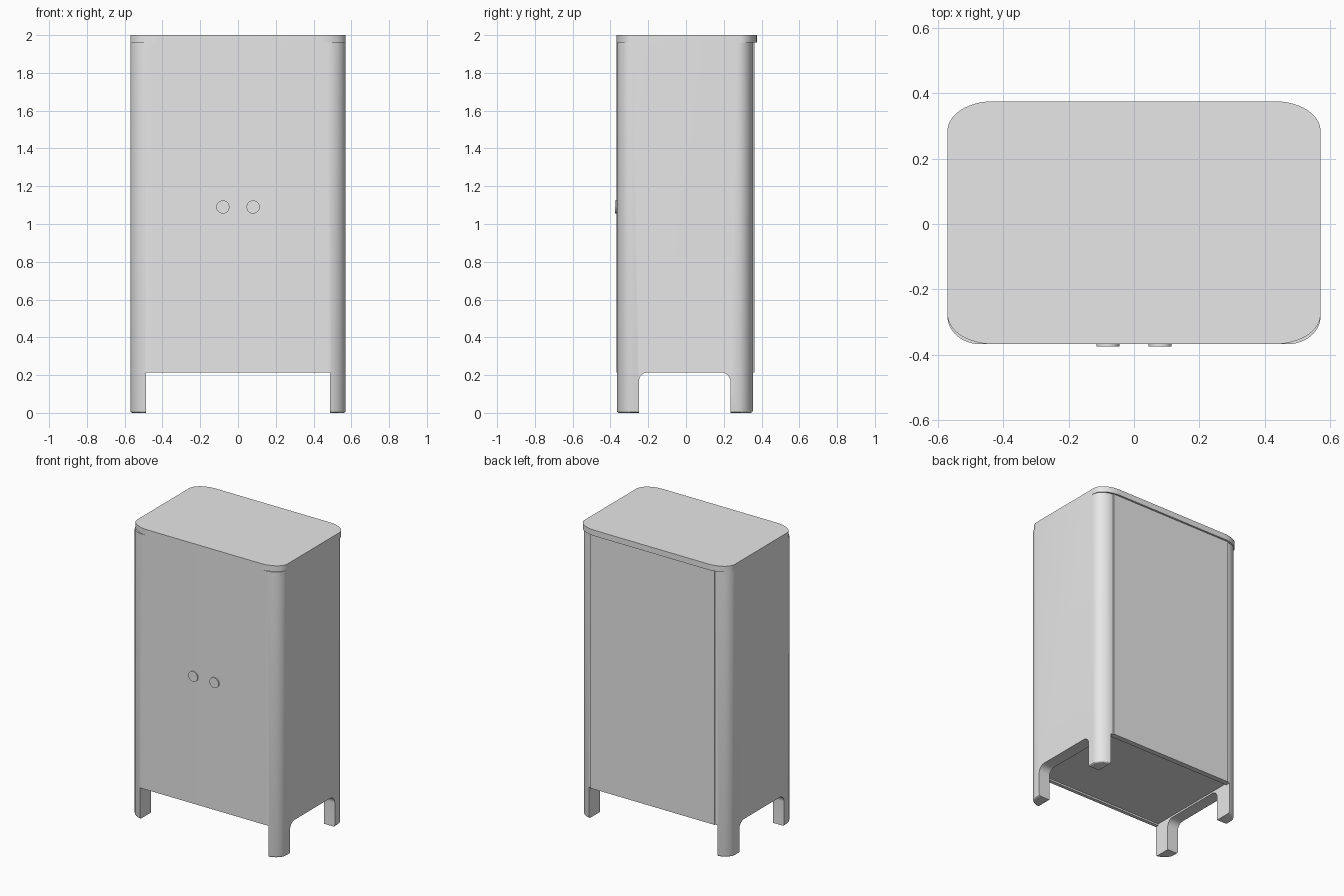
import bpy, bmesh, math

if "Cube" in bpy.data.objects:
    bpy.data.objects.remove(bpy.data.objects["Cube"], do_unlink=True)

grey = bpy.data.materials.new("plain_grey")
grey.use_nodes = True
grey.diffuse_color = (0.8, 0.8, 0.8, 1)
grey.node_tree.nodes["Principled BSDF"].inputs["Base Color"].default_value = (0.8, 0.8, 0.8, 1)

HALF_W, FRONT, BACK = 0.57, -0.367, 0.355
UNDER, LID_Z, TOP = 0.215, 1.96, 2.0


def rounded_rect(a0, a1, b0, b1, radii, steps=12):
    """Outline with elliptical corners; radii run from low-low anticlockwise."""
    corners = [(a0, b0, 1, 1, 180), (a1, b0, -1, 1, 270),
               (a1, b1, -1, -1, 0), (a0, b1, 1, -1, 90)]
    points = []
    for (a, b, sa, sb, start), (ra, rb) in zip(corners, radii):
        if ra == 0:
            points.append((a, b))
            continue
        for i in range(steps + 1):
            t = math.radians(start + 90 * i / steps)
            points.append((a + sa * ra + ra * math.cos(t),
                           b + sb * rb + rb * math.sin(t)))
    return points


def prism(name, outline, low, high, axis="Z", bottom_bevel=0):
    """Extrude an outline along Z, or a (y, z) outline along X."""
    bm = bmesh.new()
    place = (lambda a, b, h: (a, b, h)) if axis == "Z" else (lambda a, b, h: (h, a, b))
    base = bm.faces.new([bm.verts.new(place(a, b, low)) for a, b in outline])
    moved = bmesh.ops.extrude_face_region(bm, geom=[base])["geom"]
    shift = place(0, 0, high - low)
    bmesh.ops.translate(bm, vec=shift, verts=[v for v in moved if isinstance(v, bmesh.types.BMVert)])
    bmesh.ops.recalc_face_normals(bm, faces=bm.faces)
    if bottom_bevel:
        rim = [e for e in bm.edges if all(abs(v.co.z - low) < 1e-5 for v in e.verts)]
        bmesh.ops.bevel(bm, geom=rim, offset=bottom_bevel, segments=3, profile=0.5, affect="EDGES")
    mesh = bpy.data.meshes.new(name)
    bm.to_mesh(mesh)
    bm.free()
    obj = bpy.data.objects.new(name, mesh)
    bpy.context.collection.objects.link(obj)
    mesh.materials.append(grey)
    return obj


def activate(obj):
    bpy.ops.object.select_all(action="DESELECT")
    obj.select_set(True)
    bpy.context.view_layer.objects.active = obj


def smooth(obj):
    activate(obj)
    bpy.ops.object.shade_smooth_by_angle(angle=math.radians(30))


def cut(obj, cutter):
    mod = obj.modifiers.new("cut", "BOOLEAN")
    mod.operation, mod.solver, mod.object = "DIFFERENCE", "EXACT", cutter
    activate(obj)
    bpy.ops.object.modifier_apply(modifier=mod.name)
    bpy.data.objects.remove(cutter, do_unlink=True)


SQUARE = [(0, 0)] * 4

# Cabinet shell with four corner legs left by the openings below
body = prism("cabinet_body",
             rounded_rect(-HALF_W, HALF_W, FRONT, BACK, [(0.1, 0.085)] * 4),
             0, LID_Z, bottom_bevel=0.012)
cut(body, prism("front_opening", rounded_rect(-0.487, 0.487, -1, 1, SQUARE), -0.2, UNDER))
arch = rounded_rect(-0.25, 0.235, -0.2, UNDER, [(0, 0), (0, 0), (0.05, 0.05), (0.05, 0.05)])
cut(body, prism("side_arch", arch, -1, 1, axis="X"))
# Floor set slightly above the lower edges
cut(body, prism("floor_recess", rounded_rect(-0.487, 0.487, -0.343, 0.325, SQUARE),
                UNDER - 0.1, UNDER + 0.012))
smooth(body)

# Back panel
prism("back_panel", rounded_rect(-0.47, 0.47, 0.34, 0.362, SQUARE), UNDER, LID_Z)

# Lid, overhanging at the back
lid = prism("lid", rounded_rect(-HALF_W, HALF_W, FRONT, 0.375, [(0.14, 0.09)] * 4), LID_Z, TOP)
smooth(lid)

# Round door knobs
for side, x in (("right", -0.08), ("left", 0.08)):
    bpy.ops.mesh.primitive_cylinder_add(vertices=32, radius=0.035, depth=0.02,
                                        location=(x, -0.365, 1.09),
                                        rotation=(math.pi / 2, 0, 0))
    knob = bpy.context.object
    knob.name = side + "_door_knob"
    knob.data.materials.append(grey)
    smooth(knob)
